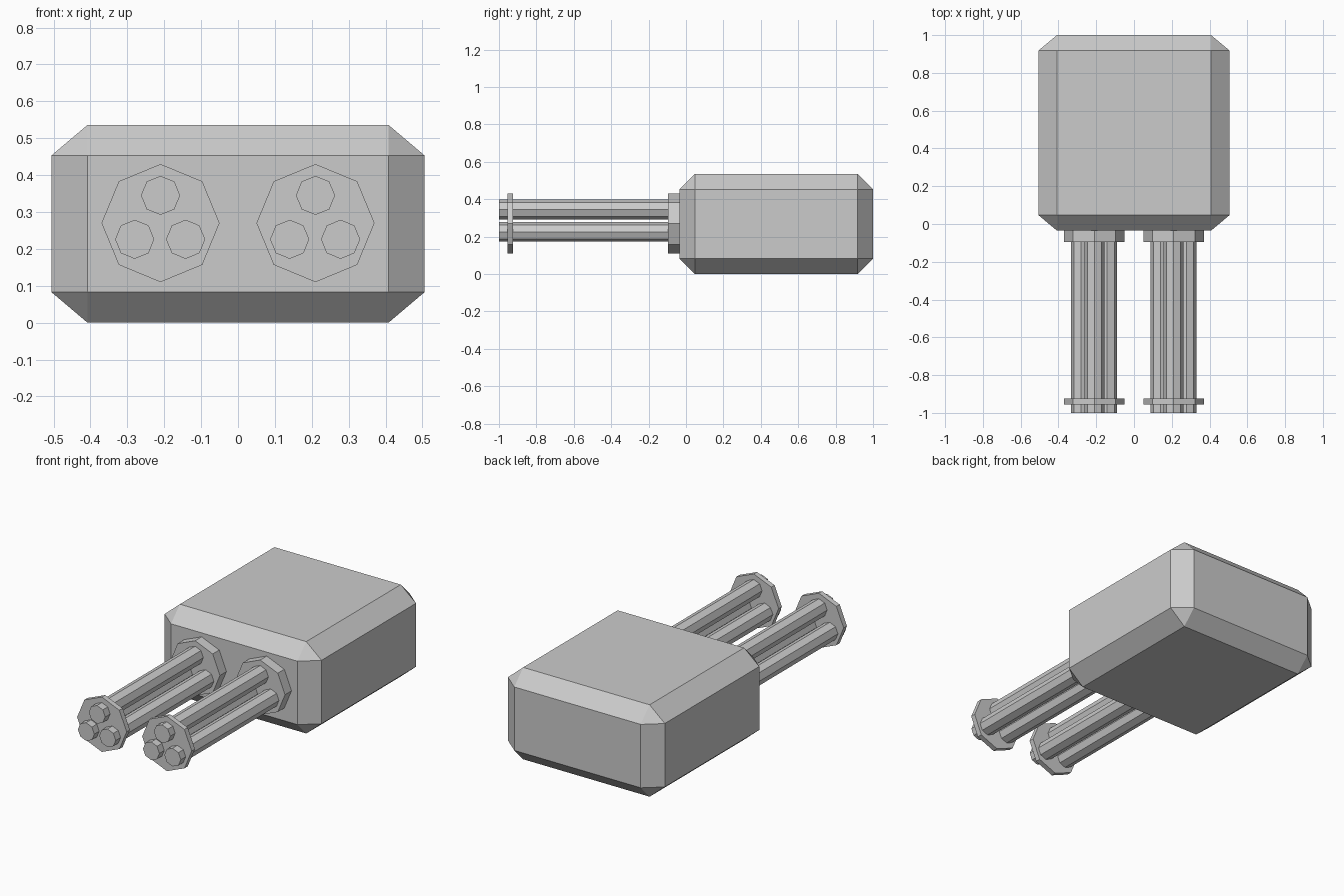
import bpy, bmesh
from mathutils import Matrix, Vector

if "Cube" in bpy.data.objects:
    bpy.data.objects.remove(bpy.data.objects["Cube"])


def finish(bm, name):
    bmesh.ops.recalc_face_normals(bm, faces=bm.faces)
    mesh = bpy.data.meshes.new(name)
    bm.to_mesh(mesh)
    bm.free()
    obj = bpy.data.objects.new(name, mesh)
    bpy.context.collection.objects.link(obj)
    return obj


def chamfered_box(name, center, half, cut):
    # each corner gives three points, one on each of its faces
    bm = bmesh.new()
    for sx in (-1, 1):
        for sy in (-1, 1):
            for sz in (-1, 1):
                s = (sx, sy, sz)
                for axis in range(3):
                    bm.verts.new([center[i] + s[i] * (half[i] - (0 if i == axis else cut[i]))
                                  for i in range(3)])
    bmesh.ops.convex_hull(bm, input=bm.verts)
    bmesh.ops.dissolve_limit(bm, angle_limit=0.01, verts=bm.verts, edges=bm.edges)
    return finish(bm, name)


def octagon_rod(name, x, z, radius, y0, y1):
    # eight-sided cylinder along y, with a vertex pointing sideways
    bm = bmesh.new()
    bmesh.ops.create_cone(bm, cap_ends=True, segments=8, radius1=radius, radius2=radius,
                          depth=y1 - y0)
    turn = Matrix.Rotation(1.5707963, 4, 'X')
    bm.transform(Matrix.Translation(Vector((x, (y0 + y1) / 2, z))) @ turn)
    return finish(bm, name)


# Main housing
chamfered_box("housing", (0, 0.4825, 0.268), (0.506, 0.5175, 0.268), (0.098, 0.082, 0.083))

# Two clusters of three barrels, each with a base plate and a front plate
for side, cx in (("left", -0.21), ("right", 0.21)):
    octagon_rod(side + "_base_plate", cx, 0.27, 0.16, -0.095, -0.035)
    octagon_rod(side + "_front_plate", cx, 0.27, 0.16, -0.955, -0.925)
    for i, (dx, z) in enumerate(((0, 0.345), (-0.07, 0.226), (0.068, 0.226))):
        octagon_rod(f"{side}_barrel_{i + 1}", cx + dx, z, 0.053, -1.0, -0.06)
